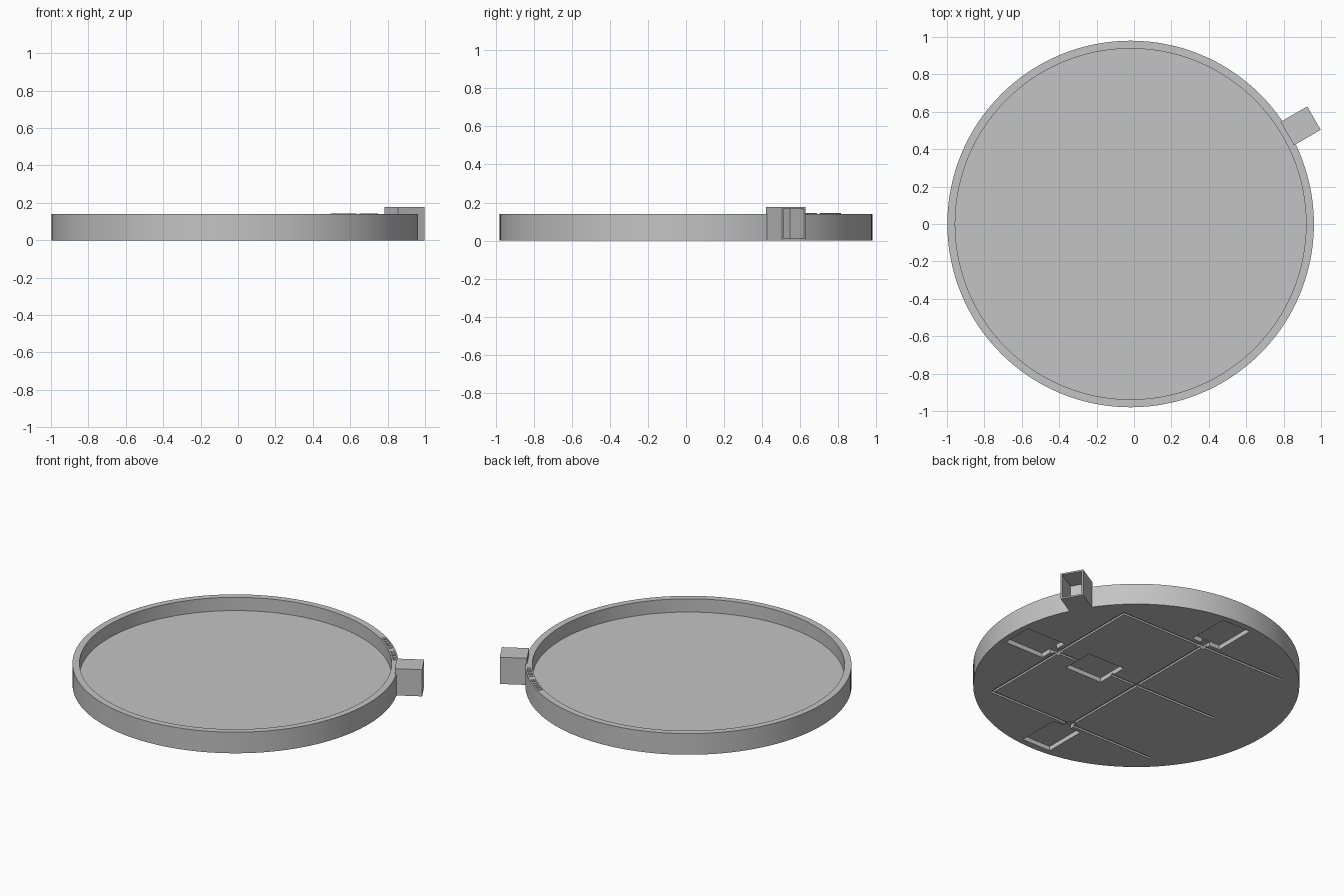
import bpy, bmesh, math
from mathutils import Matrix, Vector

if "Cube" in bpy.data.objects:
    bpy.data.objects.remove(bpy.data.objects["Cube"], do_unlink=True)

CENTER = Vector((-0.018, 0, 0))
RADIUS, RIM, HEIGHT, FLOOR = 0.98, 0.042, 0.14, 0.052

grey = bpy.data.materials.new("plain_grey")
grey.use_nodes = True
colour = (0.55, 0.55, 0.55, 1)
grey.diffuse_color = colour
grey.node_tree.nodes["Principled BSDF"].inputs["Base Color"].default_value = colour


def finish(name, bm):
    bmesh.ops.recalc_face_normals(bm, faces=bm.faces)
    mesh = bpy.data.meshes.new(name)
    bm.to_mesh(mesh)
    bm.free()
    mesh.materials.append(grey)
    obj = bpy.data.objects.new(name, mesh)
    bpy.context.collection.objects.link(obj)
    return obj


def block(name, low, high, angle=0):
    """Box between two corners, turned about the tray's axis."""
    low, high = Vector(low), Vector(high)
    bm = bmesh.new()
    bmesh.ops.create_cube(bm, size=1)
    bm.transform(Matrix.Translation(CENTER) @ Matrix.Rotation(math.radians(angle), 4, "Z")
                 @ Matrix.Translation((low + high) / 2)
                 @ Matrix.Diagonal((*(high - low), 1)))
    return finish(name, bm)


def activate(obj):
    bpy.ops.object.select_all(action="DESELECT")
    obj.select_set(True)
    bpy.context.view_layer.objects.active = obj


def cut(target, cutter):
    cutter.hide_render = True
    mod = target.modifiers.new("cut", "BOOLEAN")
    mod.operation, mod.solver, mod.object = "DIFFERENCE", "EXACT", cutter
    activate(target)
    bpy.ops.object.modifier_apply(modifier=mod.name)
    bpy.data.objects.remove(cutter, do_unlink=True)


# Round tray with a raised rim
bm = bmesh.new()
profile = [(0, 0), (RADIUS, 0), (RADIUS, HEIGHT), (RADIUS - RIM, HEIGHT),
           (RADIUS - RIM, FLOOR), (0, FLOOR)]
verts = [bm.verts.new((r, 0, z)) for r, z in profile]
edges = [bm.edges.new(pair) for pair in zip(verts, verts[1:])]
bmesh.ops.spin(bm, geom=verts + edges, axis=(0, 0, 1), cent=(0, 0, 0),
               angle=math.tau, steps=128, use_merge=True)
bmesh.ops.remove_doubles(bm, verts=bm.verts, dist=0.0001)
bmesh.ops.dissolve_limit(bm, angle_limit=0.005, verts=bm.verts, edges=bm.edges)
bm.transform(Matrix.Translation(CENTER))
tray = finish("round_tray", bm)

# Underside: wiring channels in a square with a cross
SIDE, HALF, CHANNEL = 0.615, 0.009, 0.012
for angle in (0, 90, 180, 270):
    cut(tray, block("channel", (SIDE - HALF, -SIDE - HALF, -0.05),
                    (SIDE + HALF, SIDE + HALF, CHANNEL), angle))
for angle in (0, 90):
    cut(tray, block("channel", (-SIDE, -HALF, -0.05), (SIDE, HALF, CHANNEL), angle))

# Underside: four outer pockets with a short entry, and one inner pocket
for angle in (0, 90, 180, 270):
    cut(tray, block("pocket", (0.65, -0.105, -0.05), (0.935, 0.105, 0.03), angle))
    cut(tray, block("entry", (0.59, -0.03, -0.05), (0.67, 0.03, 0.025), angle))
cut(tray, block("pocket", (0.19, -0.108, -0.05), (0.46, 0.108, 0.03)))

activate(tray)
bpy.ops.object.shade_smooth_by_angle(angle=math.radians(30))

# Hollow socket on the side, open outward
socket = block("side_socket", (0.967, -0.072, 0), (1.132, 0.072, 0.177), 30)
cut(socket, block("cavity", (0.984, -0.063, 0.01), (1.2, 0.063, 0.167), 30))

# Small raised marks along the rim
marks = [56.5, 54.5, 52.5, 50.5, 48.5, 44.5, 42.5, 40.5, 38.5]
for number, angle in enumerate(marks, 1):
    block(f"rim_mark_{number}", (0.947, -0.011, HEIGHT - 0.004),
          (0.971, 0.011, HEIGHT + 0.004), angle)
